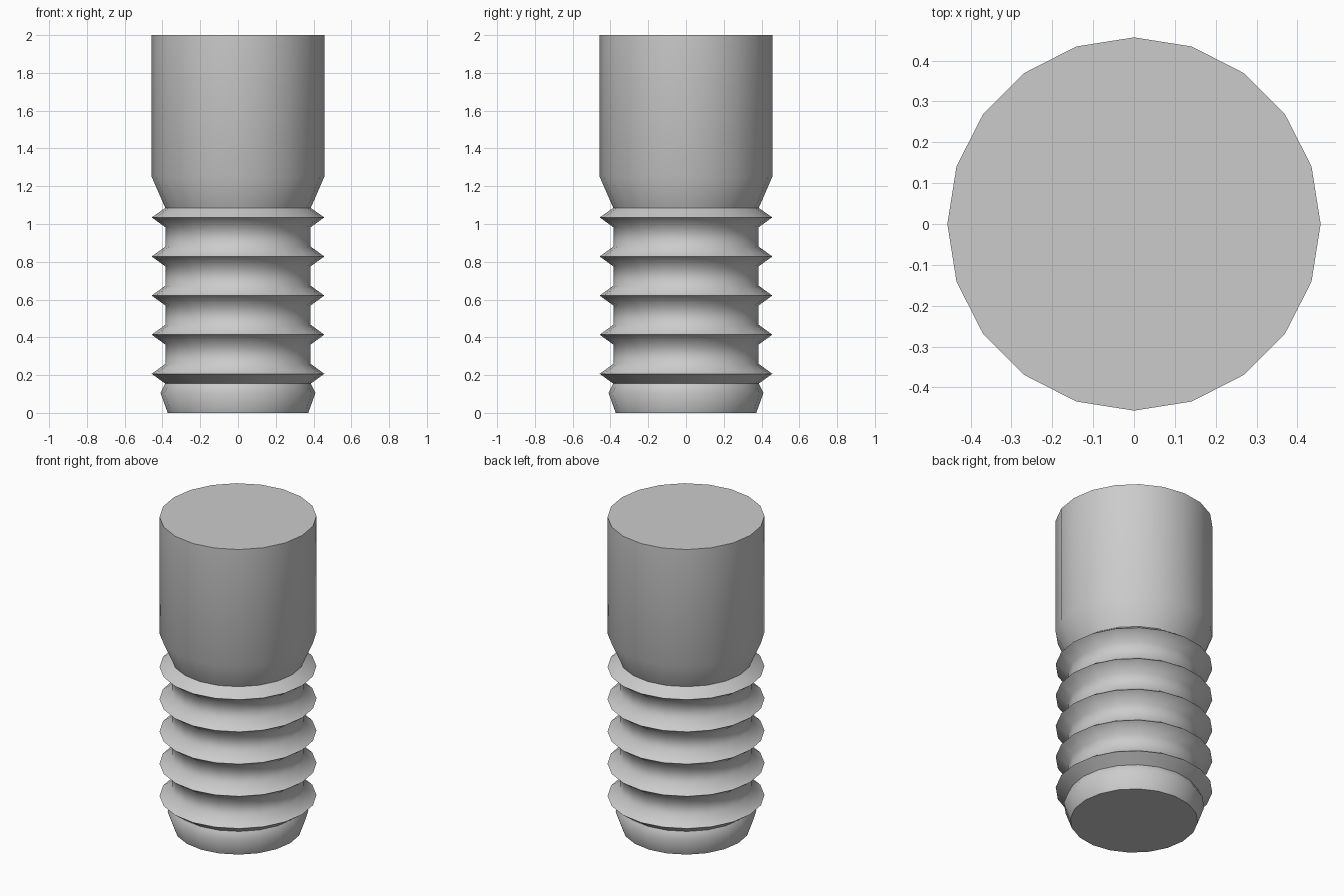
import bpy, bmesh
from math import cos, sin, pi, radians

if "Cube" in bpy.data.objects:
    bpy.data.objects.remove(bpy.data.objects["Cube"])

SIDES = 20
R, CORE = 0.457, 0.385
PITCH, HALF = 0.207, 0.052

# Half profile (radius, height): tapered tip, five ridges, neck cone, plain shank
profile = [(0.372, 0.0), (0.41, 0.105)]
for i in range(1, 6):
    z = i * PITCH
    profile += [(CORE, z - HALF), (R, z), (CORE, z + HALF)]
profile[-1] = (CORE, 1.085)
profile += [(R, 1.25), (R, 2.0)]

# Lathe the profile around z
bm = bmesh.new()
rings = [[bm.verts.new((r * cos(2 * pi * k / SIDES), r * sin(2 * pi * k / SIDES), z))
          for k in range(SIDES)] for r, z in profile]
for a, b in zip(rings, rings[1:]):
    for k in range(SIDES):
        n = (k + 1) % SIDES
        bm.faces.new((a[k], a[n], b[n], b[k]))

# End caps
bm.faces.new(rings[0][::-1])
bm.faces.new(rings[-1])

mesh = bpy.data.meshes.new("ribbed_plug")
bm.to_mesh(mesh)
bm.free()
plug = bpy.data.objects.new("ribbed_plug", mesh)
bpy.context.collection.objects.link(plug)

# Smooth sides, with crisp ridges and caps
bpy.context.view_layer.objects.active = plug
plug.select_set(True)
bpy.ops.object.shade_smooth_by_angle(angle=radians(60))
